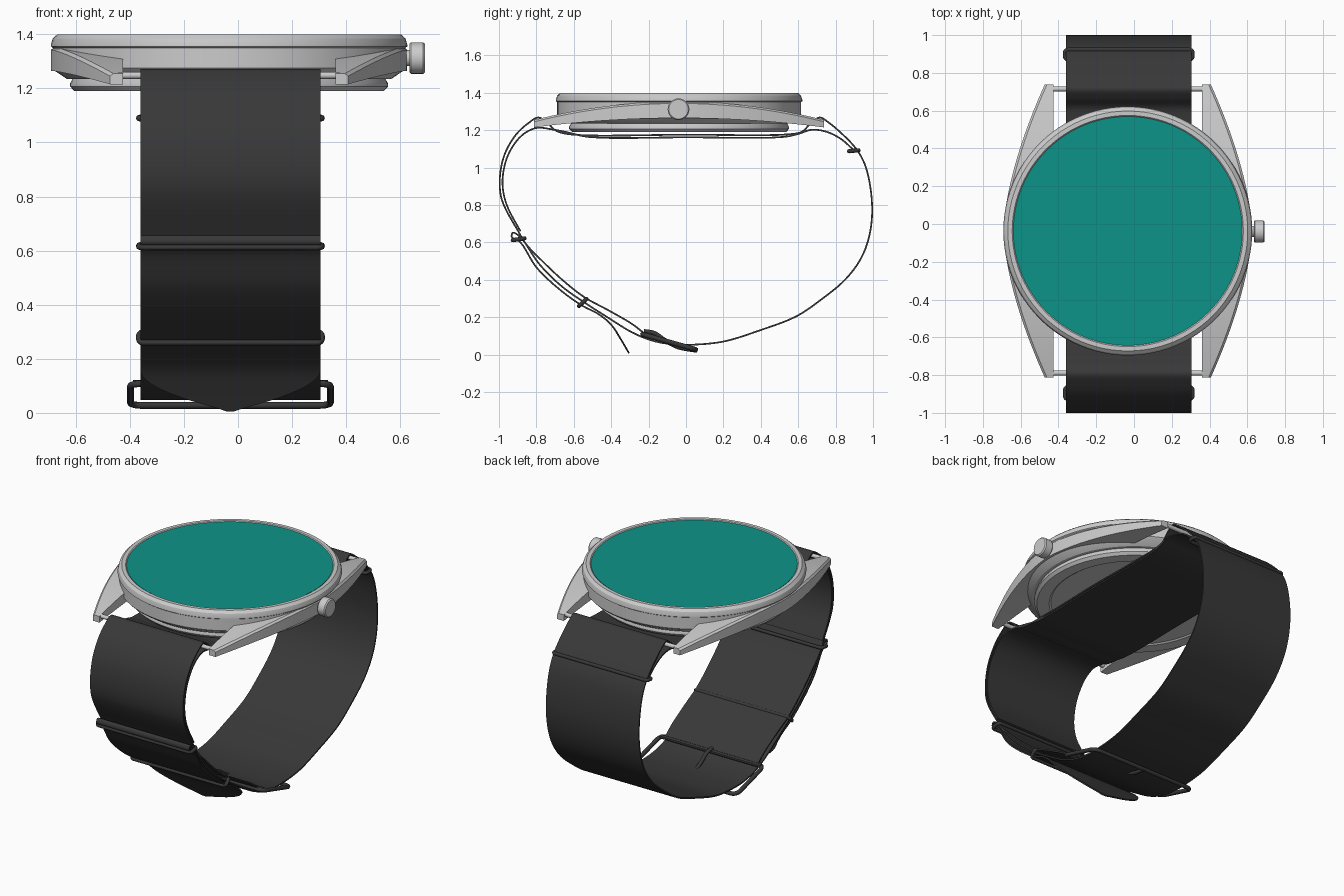
import bpy, bmesh, math
from mathutils import Vector

if "Cube" in bpy.data.objects:
    bpy.data.objects.remove(bpy.data.objects["Cube"])

CX, CY = -0.033, -0.037      # watch case centre
SX, SW = -0.028, 0.333       # strap centre and half width


def material(name, rgb):
    m = bpy.data.materials.new(name)
    m.diffuse_color = (*rgb, 1)
    m.use_nodes = True
    m.node_tree.nodes["Principled BSDF"].inputs["Base Color"].default_value = m.diffuse_color
    return m


BLACK = material("black_strap", (0.04, 0.04, 0.04))
TEAL = material("teal_dial", (0.004, 0.296, 0.246))


def finish(name, bm, mat=None, angle=30):
    bmesh.ops.recalc_face_normals(bm, faces=bm.faces)
    me = bpy.data.meshes.new(name)
    bm.to_mesh(me)
    bm.free()
    ob = bpy.data.objects.new(name, me)
    bpy.context.collection.objects.link(ob)
    if mat:
        me.materials.append(mat)
    bpy.ops.object.select_all(action='DESELECT')
    ob.select_set(True)
    bpy.context.view_layer.objects.active = ob
    bpy.ops.object.shade_smooth_by_angle(angle=math.radians(angle))
    return ob


def loft(name, rings, mat=None, angle=30, cyclic=False):
    """Skin a list of equal closed rings, capped unless cyclic."""
    bm = bmesh.new()
    vs = [[bm.verts.new(p) for p in r] for r in rings]
    n = len(rings[0])
    for a, b in zip(vs, vs[1:] + vs[:1] if cyclic else vs[1:]):
        for i in range(n):
            j = (i + 1) % n
            bm.faces.new((a[i], a[j], b[j], b[i]))
    if not cyclic:
        bm.faces.new(vs[0])
        bm.faces.new(vs[-1])
    return finish(name, bm, mat, angle)


def lathe(name, profile, centre, axis='Z', seg=96, mat=None):
    """Turn (radius, height) points about an axis."""
    rings = []
    for r, h in profile:
        ring = []
        for i in range(seg):
            a = 2 * math.pi * i / seg
            c, s = r * math.cos(a), r * math.sin(a)
            p = Vector((c, s, h)) if axis == 'Z' else Vector((h, c, s))
            ring.append(p + Vector(centre))
        rings.append(ring)
    return loft(name, rings, mat)


def smooth_path(pts, n=6):
    """Centripetal Catmull-Rom curve through the points."""
    p = [Vector(q) for q in pts]
    p = [2 * p[0] - p[1]] + p + [2 * p[-1] - p[-2]]
    out = []
    for a, b, c, d in zip(p, p[1:], p[2:], p[3:]):
        t1 = (b - a).length ** 0.5
        t2 = t1 + (c - b).length ** 0.5
        t3 = t2 + (d - c).length ** 0.5
        for k in range(n):
            t = t1 + (t2 - t1) * k / n
            A1 = a.lerp(b, t / t1)
            A2 = b.lerp(c, (t - t1) / (t2 - t1))
            A3 = c.lerp(d, (t - t2) / (t3 - t2))
            B1 = A1.lerp(A2, t / t2)
            B2 = A2.lerp(A3, (t - t1) / (t3 - t1))
            out.append(B1.lerp(B2, (t - t1) / (t2 - t1)))
    return out + [p[-2]]


def ribbon(name, pts, tip=0, thick=0.009):
    """Sweep a flat strap along a (y, z) path, with an optional pointed start."""
    path = smooth_path(pts)
    rings, s = [], 0
    for i, q in enumerate(path):
        s += (q - path[i - 1]).length if i else 0
        d = (path[min(i + 1, len(path) - 1)] - path[max(i - 1, 0)]).normalized()
        nrm = Vector((-d.y, d.x)) * thick / 2
        w = SW
        if tip and s < tip:
            w = max(0.015, SW * (1 - (1 - s / tip) ** 2))
        a, b = q + nrm, q - nrm
        rings.append([(SX - w, *a), (SX + w, *a), (SX + w, *b), (SX - w, *b)])
    return loft(name, rings, BLACK, 40)


def wire(name, pts, r, mat=None, cyclic=False, seg=8):
    """Round wire along 3D points."""
    p = [Vector(q) for q in pts]
    n, rings = len(p), []
    plane = (p[1] - p[0]).cross(p[n // 2] - p[0])
    plane = plane.normalized() if plane.length > 1e-6 else Vector((0, 0, 1))
    for i in range(n):
        j, k = (i - 1, (i + 1) % n) if cyclic else (max(i - 1, 0), min(i + 1, n - 1))
        u = (p[k] - p[j]).normalized().cross(plane)
        rings.append([p[i] + r * (u * math.cos(2 * math.pi * m / seg)
                      + plane * math.sin(2 * math.pi * m / seg)) for m in range(seg)])
    return loft(name, rings, mat, 50, cyclic)


def wire_loop(name, y, z, direction, half_w, half_h, corner, r):
    """Rounded rectangular wire spanning x and a direction in the yz plane."""
    d = Vector((0, *direction)).normalized()
    pts = []
    for q, (sx, sy) in enumerate([(1, 1), (-1, 1), (-1, -1), (1, -1)]):
        for k in range(6):
            a = math.pi / 2 * (q + k / 5)
            pts.append(Vector((SX, y, z))
                       + Vector((sx * (half_w - corner) + corner * math.cos(a), 0, 0))
                       + d * (sy * (half_h - corner) + corner * math.sin(a)))
    return wire(name, pts, r, BLACK, True)


# Case, bezel, back and dial
lathe("case_body", [(0.60, 1.35), (0.652, 1.35), (0.652, 1.275), (0.64, 1.262), (0.60, 1.235),
                    (0.56, 1.235)], (CX, CY, 0))
lathe("bezel", [(0.58, 1.345), (0.645, 1.345), (0.659, 1.355), (0.659, 1.362), (0.652, 1.385),
                (0.635, 1.4), (0.612, 1.4), (0.606, 1.394), (0.58, 1.39)], (CX, CY, 0))
lathe("case_back", [(0.57, 1.25), (0.588, 1.218), (0.588, 1.207), (0.572, 1.19), (0.50, 1.19),
                    (0.49, 1.197)], (CX, CY, 0))
lathe("dial", [(0.606, 1.385), (0.606, 1.396)], (CX, CY, 0), mat=TEAL)

# Crown on the right
lathe("crown", [(0.03, 0.60), (0.03, 0.635), (0.054, 0.635), (0.058, 0.64), (0.058, 0.685),
                (0.052, 0.692)], (0, CY - 0.003, 1.312), 'X', 32)

# Curved side rails ending in lugs
for side, label in ((-1, "left"), (1, "right")):
    rings = []
    for i in range(-16, 17):
        t = abs(i) / 16
        y = CY + 0.775 * i / 16
        xo, xi = 0.658 - 0.218 * t ** 1.6, 0.393
        top, bot = 1.353 - 0.098 * t ** 2, 1.265 - 0.05 * t ** 2
        rings.append([(CX + side * x, y, z) for x, z in
                      ((xi, bot), (xi, top), (xo - 0.012, top), (xo, top - 0.01), (xo, bot))])
    loft(label + "_lugs", rings)

# Spring bars between the lugs
for y, label in ((0.715, "back"), (-0.789, "front")):
    lathe(label + "_spring_bar", [(0.013, -0.41), (0.013, 0.41)], (CX, y, 1.248), 'X', 16)

# Main strap: tail, fold, right side, under the case, left side down to the buckle
ribbon("main_strap", [
    (-.305, .008), (-.35, .085), (-.40, .16), (-.465, .215), (-.56, .265), (-.68, .352),
    (-.80, .467), (-.885, .60), (-.932, .63), (-.925, .652), (-.885, .628), (-.785, .485),
    (-.67, .37), (-.545, .28), (-.42, .2), (-.29, .12), (-.18, .075), (-.07, .055), (.03, .053),
    (.2, .07), (.395, .13), (.59, .205), (.73, .3), (.85, .4), (.93, .505), (.975, .615),
    (.995, .75), (.985, .9), (.955, 1.02), (.91, 1.10), (.84, 1.175), (.76, 1.243),
    (.715, 1.268), (.67, 1.24), (.62, 1.192), (.55, 1.178), (0, 1.176), (-.62, 1.178),
    (-.70, 1.2), (-.745, 1.245), (-.79, 1.268), (-.84, 1.24), (-.91, 1.175), (-.97, 1.07),
    (-.995, .95), (-.99, .85), (-.965, .78), (-.90, .665), (-.86, .597), (-.765, .497),
    (-.65, .39), (-.54, .305), (-.42, .24), (-.29, .165), (-.225, .115)], tip=0.18)

# Inner flap under the case
ribbon("inner_flap", [
    (.9, 1.09), (.83, 1.152), (.75, 1.192), (.67, 1.202), (.6, 1.18), (.52, 1.164), (0, 1.162),
    (-.52, 1.164), (-.64, 1.19), (-.72, 1.205), (-.80, 1.212), (-.88, 1.17), (-.95, 1.07),
    (-.98, .95), (-.975, .86), (-.95, .78), (-.885, .66)])

# Keeper loops
wire_loop("flap_keeper", .897, 1.09, (1, .1), .338, .026, .018, .011)
wire_loop("upper_keeper", -.895, .617, (1, .15), .338, .032, .018, .011)
wire_loop("lower_keeper", -.552, .279, (.8, .75), .338, .028, .018, .011)

# Buckle frame, bar and tongue
wire_loop("buckle_frame", -.09, .068, (.3, -.085), .37, .148, .04, .013)
lathe("buckle_bar", [(.012, -.36), (.012, .36)], (SX, -.215, .11), 'X', 12, BLACK)
tongue = smooth_path([(-.225, .125), (-.17, .115), (-.11, .075), (-.04, .04), (.06, .022)], 4)
wire("buckle_tongue", [(SX, *q) for q in tongue], .012, BLACK)
